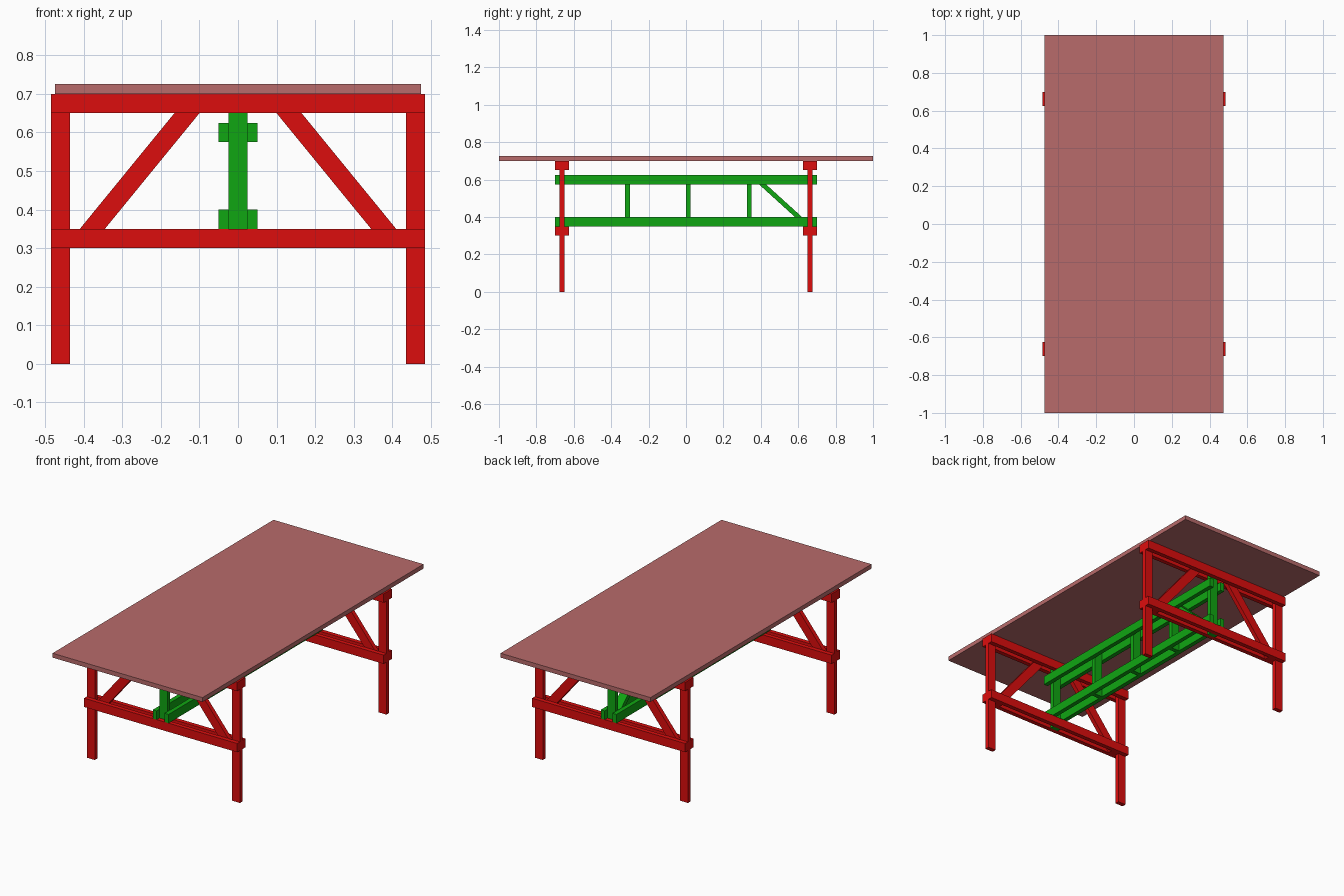
import bpy, bmesh
from mathutils import Vector

if "Cube" in bpy.data.objects:
    bpy.data.objects.remove(bpy.data.objects["Cube"])


def material(name, rgb):
    m = bpy.data.materials.new(name)
    m.diffuse_color = (*rgb, 1)
    m.use_nodes = True
    m.node_tree.nodes["Principled BSDF"].inputs["Base Color"].default_value = m.diffuse_color
    return m


RED = material("red_paint", (0.72, 0.004, 0.004))
GREEN = material("green_paint", (0.005, 0.38, 0.006))
TOP = material("top_finish", (0.48, 0.147, 0.147))


def prism(name, base, extrude, mat):
    """Flat outline (3D points) extruded along a vector."""
    bm = bmesh.new()
    face = bm.faces.new([bm.verts.new(p) for p in base])
    ext = bmesh.ops.extrude_face_region(bm, geom=[face], use_keep_orig=True)
    moved = [g for g in ext["geom"] if isinstance(g, bmesh.types.BMVert)]
    bmesh.ops.translate(bm, verts=moved, vec=Vector(extrude))
    bmesh.ops.recalc_face_normals(bm, faces=bm.faces)
    mesh = bpy.data.meshes.new(name)
    bm.to_mesh(mesh)
    bm.free()
    mesh.materials.append(mat)
    ob = bpy.data.objects.new(name, mesh)
    bpy.context.collection.objects.link(ob)
    return ob


def box(name, x, y, z, mat):
    base = [(x[0], y[0], z[0]), (x[1], y[0], z[0]),
            (x[1], y[1], z[0]), (x[0], y[1], z[0])]
    return prism(name, base, (0, 0, z[1] - z[0]), mat)


T = 0.025      # board thickness
W = 0.05       # board width
END = 0.6625   # trestle centre plane

# Table top
box("table_top", (-0.475, 0.475), (-1, 1), (0.70, 0.725), TOP)

# Trestles: legs and braces clamped between paired rails
brace = [(0.386, 0.30), (0.435, 0.30), (0.435, 0.3194), (0.124, 0.70), (0.059, 0.70)]
for end, sy in (("front", -1), ("back", 1)):
    yc = sy * END
    core = (yc - T / 2, yc + T / 2)
    for side, sx in (("left", -1), ("right", 1)):
        xs = sorted((sx * 0.435, sx * 0.485))
        box(f"{end}_{side}_leg", xs, core, (0, 0.70), RED)
        prism(f"{end}_{side}_brace", [(sx * x, core[0], z) for x, z in brace],
              (0, T, 0), RED)
    for level, z in (("lower", 0.30), ("upper", 0.65)):
        for face, off in (("outer", sy * T), ("inner", -sy * T)):
            box(f"{end}_{level}_{face}_rail", (-0.485, 0.485),
                (core[0] + off, core[1] + off), (z, z + W), RED)
    # Stretcher end post
    box(f"{end}_stretcher_post", (-W / 2, W / 2), core, (0.30, 0.70), GREEN)

# Stretcher chords, in pairs
for level, z in (("lower", 0.35), ("upper", 0.575)):
    for side, sx in (("left", -1), ("right", 1)):
        box(f"stretcher_{level}_{side}_chord", sorted((sx * 0.025, sx * 0.05)),
            (-0.70, 0.70), (z, z + W), GREEN)

# Intermediate posts
for i, y in enumerate((-0.3125, 0.0125, 0.3375)):
    box(f"stretcher_middle_post_{i + 1}", (-W / 2, W / 2),
        (y - T / 2, y + T / 2), (0.35, 0.625), GREEN)

# Single diagonal in the rear bay
diagonal = [(0.637, 0.35), (0.65, 0.35), (0.65, 0.373),
            (0.372, 0.625), (0.35, 0.625), (0.35, 0.611)]
prism("stretcher_diagonal", [(-W / 2, y, z) for y, z in diagonal], (W, 0, 0), GREEN)
